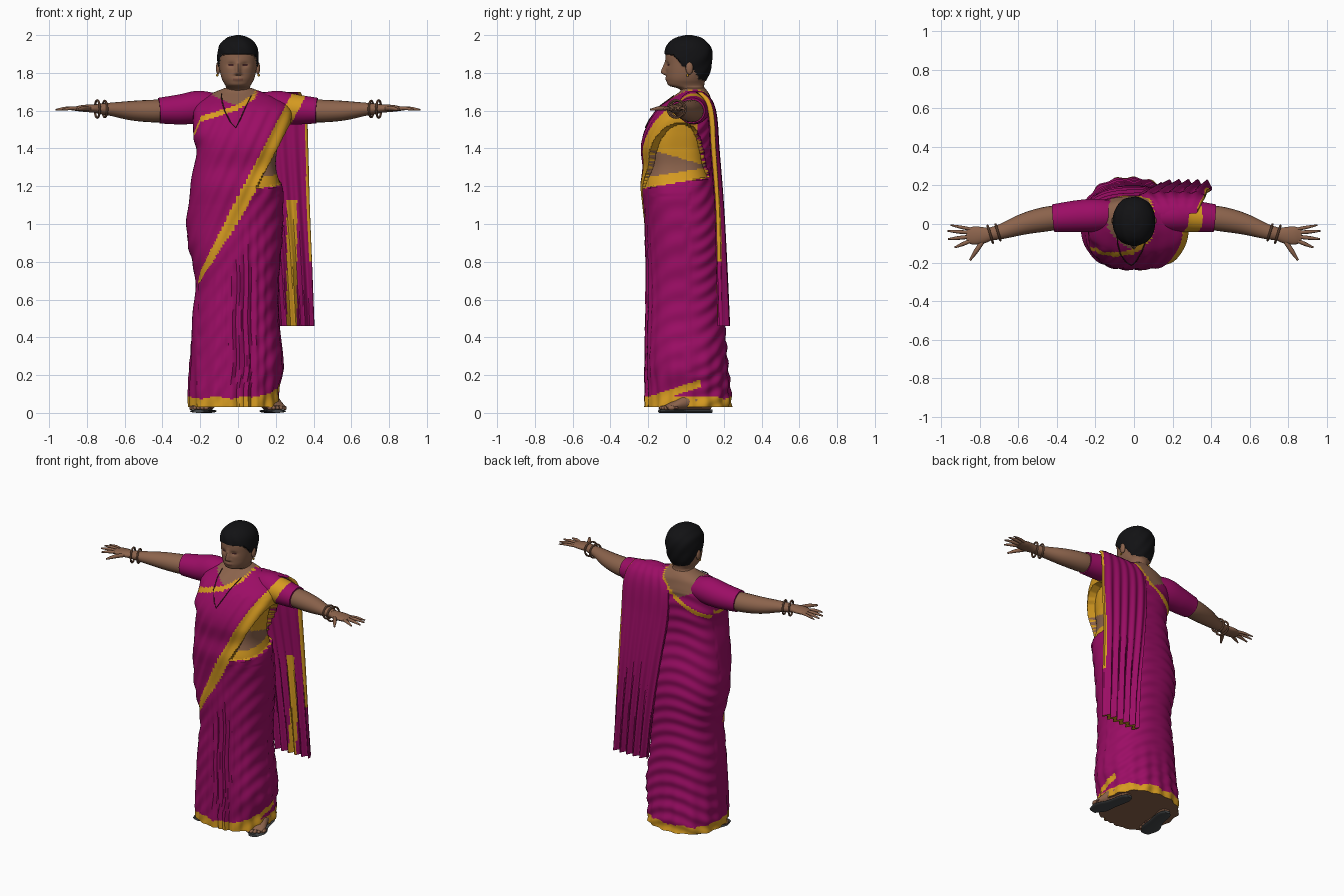
import bpy, bmesh, math
from mathutils import Vector

cube = bpy.data.objects.get("Cube")
if cube:
    bpy.data.objects.remove(cube, do_unlink=True)


def material(name, r, g, b):
    m = bpy.data.materials.new(name)
    m.use_nodes = True
    m.diffuse_color = (r, g, b, 1)
    node = m.node_tree.nodes["Principled BSDF"]
    node.inputs["Base Color"].default_value = (r, g, b, 1)
    node.inputs["Roughness"].default_value = 0.8
    return m


NAMES = ["magenta cloth", "gold cloth", "skin", "black hair", "grey sole", "lips", "dark beads"]
COLOURS = [(0.33, 0.004, 0.13), (0.68, 0.33, 0.015), (0.26, 0.125, 0.072), (0.006, 0.006, 0.007),
           (0.06, 0.065, 0.068), (0.19, 0.075, 0.05), (0.05, 0.015, 0.015)]
MATS = [material(n, *c) for n, c in zip(NAMES, COLOURS)]
MAGENTA, GOLD, SKIN, HAIR, SOLE, LIPS, BEADS = range(len(MATS))


def line(table, v):
    """Linear interpolation through (key, value) pairs."""
    for (a, fa), (b, fb) in zip(table, table[1:]):
        if v <= b:
            t = max(0, (v - a) / (b - a))
            return fa + (fb - fa) * t
    return table[-1][1]


def smooth(table, v):
    """Smooth interpolation of rows (key, values...)."""
    n = len(table)
    i = max(k for k in range(n - 1) if table[k][0] <= v or k == 0)
    p, q = table[i], table[i + 1]
    o, r = table[max(i - 1, 0)], table[min(i + 2, n - 1)]
    h = q[0] - p[0]
    t = min(1, max(0, (v - p[0]) / h))
    out = []
    for k in range(1, len(p)):
        m0 = (q[k] - o[k]) / (q[0] - o[0]) * h
        m1 = (r[k] - p[k]) / (r[0] - p[0]) * h
        out.append((1 + 2 * t) * (1 - t) ** 2 * p[k] + t * (1 - t) ** 2 * m0
                   + t * t * (3 - 2 * t) * q[k] + t * t * (t - 1) * m1)
    return out


def loft(name, rings, rule, raw=None, angle=45):
    """Skin closed rings; rule is a material number or a function of position."""
    raw = raw or rings
    bm = bmesh.new()
    vs = [[bm.verts.new(p) for p in ring] for ring in rings]
    n = len(rings[0])
    pick = rule if callable(rule) else (lambda p: rule)
    for i in range(len(rings) - 1):
        for j in range(n):
            k = (j + 1) % n
            f = bm.faces.new((vs[i][j], vs[i][k], vs[i + 1][k], vs[i + 1][j]))
            f.material_index = pick((raw[i][j] + raw[i][k] + raw[i + 1][k] + raw[i + 1][j]) / 4)
    for ring in (vs[0], vs[-1]):
        f = bm.faces.new(ring)
        f.material_index = SKIN if name == "draped_dress" else pick(f.calc_center_median())
    bmesh.ops.recalc_face_normals(bm, faces=bm.faces)
    mesh = bpy.data.meshes.new(name)
    bm.to_mesh(mesh)
    bm.free()
    for m in MATS:
        mesh.materials.append(m)
    ob = bpy.data.objects.new(name, mesh)
    bpy.context.collection.objects.link(ob)
    bpy.ops.object.select_all(action="DESELECT")
    ob.select_set(True)
    bpy.context.view_layer.objects.active = ob
    bpy.ops.object.shade_smooth_by_angle(angle=math.radians(angle))
    return ob


def tube(name, rows, rule, sides=20, steps=24):
    """Tapered elliptical limb through rows (x, y, z, half_width, half_height)."""
    rows = [(i, *r) for i, r in enumerate(rows)]
    last, rings = len(rows) - 1, []
    for s in range(steps + 1):
        u = last * s / steps
        x, y, z, a, b = smooth(rows, u)
        ahead, back = smooth(rows, min(last, u + 0.05)), smooth(rows, max(0, u - 0.05))
        d = (Vector(ahead[:3]) - Vector(back[:3])).normalized()
        side = d.cross(Vector((0, 0, 1))).normalized()
        up = side.cross(d)
        rings.append([Vector((x, y, z)) + side * a * math.cos(t) + up * b * math.sin(t)
                      for t in (math.tau * k / sides for k in range(sides))])
    return loft(name, rings, rule)


def ellipsoid(name, loc, size, mat):
    rings = [[Vector((loc[0] + size[0] * math.cos(h) * math.cos(t), loc[1] + size[1] * math.cos(h) * math.sin(t),
                      loc[2] + size[2] * math.sin(h))) for t in (math.tau * k / 16 for k in range(16))]
             for h in (math.radians(d) for d in range(-85, 86, 17))]
    return loft(name, rings, mat)


def oval(x0, x1, y0, y1, t, n):
    c, s = math.cos(t), math.sin(t)
    px = math.copysign(abs(c) ** (2 / n), c)
    py = math.copysign(abs(s) ** (2 / n), s)
    return (x0 + x1) / 2 + px * (x1 - x0) / 2, (y0 + y1) / 2 + py * (y1 - y0) / 2


# Wrapped dress: height, right, left, front, back
BODY = [(0.03, -.26, .215, -.215, .24), (0.12, -.263, .215, -.215, .235), (0.25, -.257, .238, -.215, .222),
        (0.5, -.24, .215, -.212, .205), (0.7, -.225, .215, -.208, .195), (0.9, -.266, .232, -.215, .195),
        (1.0, -.272, .237, -.218, .188), (1.1, -.265, .24, -.228, .175), (1.2, -.25, .235, -.238, .155),
        (1.3, -.235, .225, -.228, .14), (1.4, -.222, .25, -.236, .14), (1.48, -.24, .268, -.222, .145),
        (1.56, -.235, .28, -.185, .145), (1.62, -.225, .27, -.14, .14), (1.67, -.18, .2, -.075, .13),
        (1.7, -.12, .125, -.035, .115), (1.72, -.07, .07, -.02, .10)]
LOWER = [(0.68, -.21), (1.05, .026), (1.285, .15), (1.67, .35)]
UPPER = [(0.68, -.215), (0.757, -.2), (1.2, .026), (1.69, .285)]
FRONT_NECK = [(-.25, 1.45), (-.2, 1.57), (-.01, 1.63), (.09, 1.69), (.12, 1.8)]
BACK_NECK = [(-.25, 1.45), (-.1, 1.53), (0, 1.59), (.08, 1.68), (.12, 1.8)]


def is_open(p):
    return p.x > line(LOWER, p.z) and p.y < 0.125 and 1.225 + 0.15 * p.y < p.z < 1.585


def garment(p):
    x, y, z = p
    if z < 0.08 + 0.006 * math.sin(x * 40):
        return GOLD
    if x > 0.08 and y < 0.08 and abs(z - 0.065 - 0.33 * max(0, y + 0.2)) < 0.02:
        return GOLD
    if is_open(p):
        if z < 1.28 + 0.15 * y:
            return GOLD
        return SKIN if z < 1.34 - 0.25 * y else GOLD
    if z > 0.68 and y < 0.06 and line(UPPER, z) < x < line(LOWER, z):
        return GOLD
    edge = line(FRONT_NECK if y < 0.04 else BACK_NECK, x)
    if z > edge:
        neck = 1.63 if y < 0.04 else 1.56
        return SKIN if z > neck + 0.5 * max(0, abs(x) - 0.03) else MAGENTA
    return GOLD if z > edge - 0.03 else MAGENTA


def folds(x, y, z):
    """Outward offset of cloth pleats and swags."""
    f = 0.0
    if y < 0 and z < 1.15 and x > line(LOWER, z):
        pleat = math.exp(-((x - 0.03) / 0.1) ** 2) * min(1, (1.15 - z) * 2)
        f += 0.008 * pleat * math.sin(x * 150)
        f += 0.003 * math.sin(55 * (z - 1.3 * x)) * (1 - pleat)
    elif y < 0.02:
        f += 0.0035 * math.sin(85 * (x - line(UPPER, z)) + 6 * z)
    else:
        f += 0.004 * math.sin(75 * (z + 2.2 * (x + 0.05) ** 2)) * min(1, y * 12)
    if z < 0.4:
        f += 0.006 * (1 - z / 0.4) * math.sin(math.atan2(y, x) * 17)
    return f if z < 1.6 else 0.3 * f


cloth, raw = [], []
for i in range(211):
    z = 0.03 + 1.69 * i / 210
    x0, x1, y0, y1 = smooth(BODY, z)
    n = line([(1.1, 2.35), (1.4, 2.8), (1.6, 2.6), (1.7, 2.1)], z)
    ring, base = [], []
    for j in range(144):
        x, y = oval(x0, x1, y0, y1, math.tau * j / 144, n)
        p = Vector((x, y, z))
        out = Vector((x, y, 0)).normalized()
        depth = line([(1.19, .008), (1.3, .025), (1.4, .045), (1.57, .045)], z) if is_open(p) else -folds(x, y, z)
        base.append(p)
        ring.append(p - out * depth)
    cloth.append(ring)
    raw.append(base)
loft("draped_dress", cloth, garment, raw)

# Pleated cloth hanging down the back: height, right, left, depth, half thickness
DRAPE = [(0.46, .14, .405, .2, .018), (0.8, .11, .392, .188, .018), (1.1, .07, .38, .176, .017),
         (1.4, .03, .372, .152, .02), (1.58, .03, .365, .138, .022), (1.66, .06, .35, .112, .022),
         (1.70, .1, .33, .07, .02)]


def drape_rule(p):
    x0, x1, yc, th = smooth(DRAPE, p.z)
    if p.z > 0.8 and p.x > x1 - 0.016 and p.y < yc + 0.012:
        return GOLD
    return GOLD if p.z < 1.13 and 0.258 < p.x < 0.312 and p.y < yc else MAGENTA


hang, flat = [], []
for i in range(81):
    z = 0.46 + 1.24 * i / 80
    x0, x1, yc, th = smooth(DRAPE, z)
    ring, base = [], []
    for j in range(120):
        t = math.tau * j / 120
        u = math.cos(t)
        x = (x0 + x1) / 2 + u * (x1 - x0) / 2
        y = yc + th * math.copysign(abs(math.sin(t)) ** 0.4, math.sin(t))
        wave = line([(0.46, .016), (1.2, .008), (1.7, .002)], z) * math.sin(u * 17 + z)
        base.append(Vector((x, y, z)))
        ring.append(Vector((x, y + wave, z)))
    hang.append(ring)
    flat.append(base)
loft("hanging_drape", hang, drape_rule, flat)

# Head: height, half width, front, back
HEAD = [(1.66, .082, -.035, .105), (1.70, .07, -.025, .10), (1.718, .066, -.045, .10), (1.732, .07, -.094, .10),
        (1.76, .088, -.108, .108), (1.80, .100, -.112, .126), (1.85, .107, -.113, .137), (1.90, .110, -.113, .14),
        (1.94, .101, -.105, .13), (1.97, .08, -.082, .105), (1.99, .05, -.045, .072), (2.0, .012, 0, .03)]
HAIRLINE = [(-.12, 1.90), (-.07, 1.895), (-.045, 1.87), (-.02, 1.835), (.04, 1.82), (.07, 1.765), (.14, 1.755)]


def is_hair(p):
    return p.z > line(HAIRLINE, p.y)


def head_rule(p):
    if is_hair(p):
        return HAIR
    if p.y < -0.06:
        if abs(p.x) < 0.026 and abs(p.z - 1.765) < 0.007:
            return LIPS
        if abs(abs(p.x) - 0.04) < 0.016 and abs(p.z - 1.842) < 0.004:
            return BEADS
    return SKIN


def bump(v, centre, width):
    return math.exp(-((v - centre) / width) ** 2)


skull, plain = [], []
for i in range(101):
    z = 1.66 + 0.34 * math.sin(math.pi / 2 * i / 100)
    w, y0, y1 = smooth(HEAD, z)
    ring, base = [], []
    for j in range(112):
        x, y = oval(-w, w, y0, y1, math.tau * j / 112, 2.15)
        p = Vector((x, y, z))
        base.append(p.copy())
        if is_hair(p):
            p += Vector((x, y, 0)).normalized() * 0.0015 * math.sin(90 * x + 60 * z)
        else:
            p -= Vector((x, y - 0.02, 0)).normalized() * 0.006 * min(1, max(0, (z - 1.7) * 20))
            if y < -0.03:
                nose = line([(1.785, 0), (1.798, .026), (1.808, .027), (1.86, .004), (1.88, 0)], z)
                p.y -= nose * bump(x, 0, 0.013 + 0.3 * max(0, 1.81 - z))
                p.y -= 0.006 * bump(z, 1.766, 0.012) * bump(x, 0, 0.03)
                p.y += 0.009 * bump(z, 1.843, 0.013) * bump(abs(x), 0.038, 0.02)
        ring.append(p)
    skull.append(ring)
    plain.append(base)
loft("head", skull, head_rule, plain)

FINGERS = {"little": (.84, -.028, .95, -.006, .0085), "ring": (.85, -.045, .966, -.036, .0095),
           "middle": (.85, -.066, .964, -.078, .01), "index": (.845, -.086, .93, -.122, .01),
           "thumb": (.785, -.09, .85, -.188, .012)}

for s, side in ((1, "left"), (-1, "right")):
    # Sleeve, arm and hand
    tube(side + "_sleeve", [(s * .08, .045, 1.625, .07, .06), (s * .2, .045, 1.62, .085, .085),
                            (s * .3, .04, 1.607, .082, .08), (s * .418, .03, 1.6, .072, .068)],
         lambda p: GOLD if p.y < 0.1 and line(UPPER, p.z) < p.x < line(LOWER, p.z) + .005 else MAGENTA, 40, 50)
    tube(side + "_arm", [(s * .36, .035, 1.6, .055, .055), (s * .44, .028, 1.598, .064, .06),
                         (s * .56, .003, 1.6, .056, .052), (s * .68, -.037, 1.608, .04, .034),
                         (s * .75, -.053, 1.61, .033, .025)], SKIN)
    tube(side + "_palm", [(s * .73, -.05, 1.61, .028, .024), (s * .78, -.058, 1.612, .042, .021),
                          (s * .83, -.06, 1.612, .047, .017), (s * .868, -.06, 1.61, .036, .01)], SKIN)
    for finger, (bx, by, tx, ty, r) in FINGERS.items():
        mx, my = (bx + tx) / 2, (by + ty) / 2
        tube(f"{side}_{finger}_finger", [(s * bx, by, 1.611, r, r), (s * mx, my, 1.612, r, r),
                                         (s * tx, ty, 1.605, r * .45, r * .45)], SKIN, 10, 10)
    for k, (bx, r) in enumerate(((.705, .043), (.745, .046))):
        bpy.ops.mesh.primitive_torus_add(location=(s * bx, -.043 - .01 * k, 1.609), major_radius=r, minor_radius=.006,
                                         rotation=(0, math.pi / 2, -s * .3), major_segments=32, minor_segments=8)
        ring = bpy.context.object
        ring.name = f"{side}_bangle_{k + 1}"
        ring.data.materials.append(MATS[SKIN])
        bpy.ops.object.shade_smooth_by_angle()
    ellipsoid(side + "_ear", (s * .105, .018, 1.825), (.012, .02, .034), SKIN)
    ellipsoid(side + "_earring", (s * .11, .008, 1.787), (.006, .006, .007), GOLD)

    # Leg, foot and sandal
    tube(side + "_foot", [(s * .15, .135, .035, .02, .02), (s * .155, .1, .05, .04, .037),
                          (s * .172, .02, .06, .043, .046), (s * .195, -.07, .036, .052, .024),
                          (s * .205, -.11, .026, .048, .013)], SKIN)
    tube(side + "_leg", [(s * .155, .07, .04, .04, .04), (s * .15, .055, .1, .042, .045),
                         (s * .13, .03, .3, .06, .06)], SKIN)
    tube(side + "_sole", [(s * .15, .138, .009, .02, .009), (s * .155, .1, .009, .043, .009),
                          (s * .175, 0, .009, .046, .009), (s * .198, -.08, .009, .058, .009),
                          (s * .21, -.142, .009, .03, .009)], SOLE)
    tube(side + "_strap", [(s * .142, -.06, .02, .012, .004), (s * .165, -.062, .054, .014, .004),
                           (s * .215, -.058, .056, .014, .004), (s * .25, -.055, .02, .012, .004)], LIPS)
    for k in range(5):
        ellipsoid(f"{side}_toe_{k + 1}", (s * (.168 + .02 * k), -.125 + .006 * k * k * .5, .026),
                  (.014 - .001 * k, .02, .012), SKIN)

# Bead chain lying on the chest
chain = bpy.data.curves.new("bead_chain", "CURVE")
chain.dimensions = "3D"
chain.bevel_depth = 0.003
chain.bevel_resolution = 1
path = [(-.088, 1.69), (-.085, 1.65), (-.07, 1.6), (-.04, 1.54), (-.012, 1.51), (.01, 1.55), (.04, 1.62), (.07, 1.68)]
spline = chain.splines.new("POLY")
spline.points.add(len(path) - 1)
for pt, (x, z) in zip(spline.points, path):
    x0, x1, y0, y1 = smooth(BODY, z)
    u = min(0.95, abs((x - (x0 + x1) / 2) / ((x1 - x0) / 2)))
    y = (y0 + y1) / 2 + (y0 - y1) / 2 * (1 - u ** 2.6) ** (1 / 2.6)
    pt.co = (x, y - 0.005, z, 1)
chain.materials.append(MATS[BEADS])
bpy.context.collection.objects.link(bpy.data.objects.new("bead_chain", chain))
